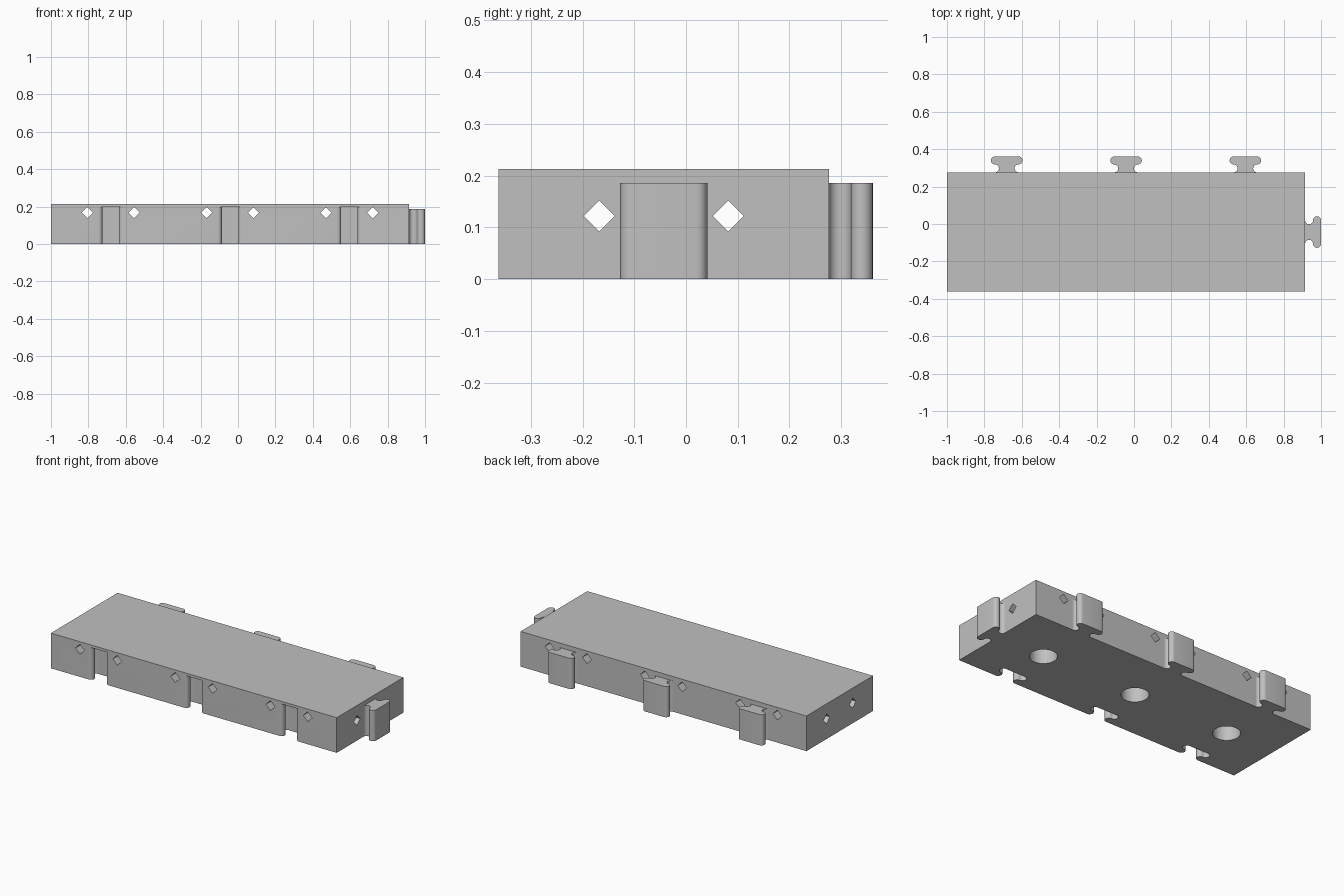
import bpy, bmesh, math
from mathutils import Matrix, Vector

cube = bpy.data.objects.get("Cube")
if cube:
    bpy.data.objects.remove(cube, do_unlink=True)

X0, X1, Y0, Y1, TOP = -1.0, 0.915, -0.362, 0.276, 0.213
CX, CY = (X0 + X1) / 2, (Y0 + Y1) / 2
PITCH = Y1 - Y0
CENTRES = [CX + k * PITCH for k in (-1, 0, 1)]

grey = bpy.data.materials.new("plain grey")
grey.use_nodes = True
colour = (0.53, 0.53, 0.53, 1)
grey.diffuse_color = colour
grey.node_tree.nodes["Principled BSDF"].inputs["Base Color"].default_value = colour


def prism(name, outline, direction):
    """Extrude a planar outline of 3D points along a direction."""
    bm = bmesh.new()
    face = bm.faces.new([bm.verts.new(p) for p in outline])
    out = bmesh.ops.extrude_face_region(bm, geom=[face])
    moved = [v for v in out["geom"] if isinstance(v, bmesh.types.BMVert)]
    bmesh.ops.translate(bm, verts=moved, vec=Vector(direction))
    bmesh.ops.recalc_face_normals(bm, faces=bm.faces)
    mesh = bpy.data.meshes.new(name)
    bm.to_mesh(mesh)
    bm.free()
    mesh.materials.append(grey)
    ob = bpy.data.objects.new(name, mesh)
    bpy.context.collection.objects.link(ob)
    return ob


def key_profile(scale=1.0, lead=0.0, steps=12):
    """Rounded T outline: flared foot, waisted neck, round-ended head."""
    r, w = 0.02125, 0.063
    half = [(w, -lead)] if lead else []
    for i in range(steps + 1):
        a = math.pi * i / steps
        half.append((w - r * math.sin(a), r - r * math.cos(a)))
    for i in range(1, steps + 1):
        a = math.pi * i / steps
        half.append((w + r * math.sin(a), 3 * r - r * math.cos(a)))
    half = [(s * scale, t * scale) for s, t in half]
    return half + [(-s, t) for s, t in reversed(half)]


def smooth(ob):
    bpy.ops.object.select_all(action="DESELECT")
    ob.select_set(True)
    bpy.context.view_layer.objects.active = ob
    bpy.ops.object.shade_smooth_by_angle(angle=math.radians(30))


# Main block
block = prism("block", [(X0, Y0, 0), (X1, Y0, 0), (X1, Y1, 0), (X0, Y1, 0)], (0, 0, TOP))

# Cutters: front slots, blind round holes underneath, diamond tunnels
cutters = []
diamond = [(0.03, 0), (0, 0.03), (-0.03, 0), (0, -0.03)]
circle = [(0.075 * math.cos(a), 0.075 * math.sin(a))
          for a in (math.tau * i / 48 for i in range(48))]
for c in CENTRES:
    slot = [(c + s, Y0 + t, -0.05) for s, t in key_profile(1.05, 0.02)]
    cutters.append(prism("slot_cutter", slot, (0, 0, 0.247)))
    hole = [(c + x, CY + y, -0.05) for x, y in circle]
    cutters.append(prism("hole_cutter", hole, (0, 0, 0.235)))
    for side in (-0.125, 0.125):
        tunnel = [(c + side + u, Y0 - 0.1, 0.167 + v) for u, v in diamond]
        cutters.append(prism("cross_tunnel_cutter", tunnel, (0, PITCH + 0.2, 0)))
for side in (-0.125, 0.125):
    tunnel = [(X0 - 0.1, CY + side + u, 0.122 + v) for u, v in diamond]
    cutters.append(prism("long_tunnel_cutter", tunnel, (X1 - X0 + 0.2, 0, 0)))

for cutter in cutters:
    cutter.hide_render = True
    mod = block.modifiers.new("cut", "BOOLEAN")
    mod.operation = "DIFFERENCE"
    mod.solver = "EXACT"
    mod.object = cutter

# Bake the cuts and drop the cutters
graph = bpy.context.evaluated_depsgraph_get()
cut_mesh = bpy.data.meshes.new_from_object(block.evaluated_get(graph))
block.modifiers.clear()
block.data = cut_mesh
cut_mesh.name = "block"
for cutter in cutters:
    bpy.data.objects.remove(cutter, do_unlink=True)
smooth(block)

# Connector keys: three on the back, one on the end
KEY_HEIGHT = 0.186
for i, c in enumerate(CENTRES):
    outline = [(c + s, Y1 + t, 0) for s, t in key_profile()]
    smooth(prism(f"back_connector_{i + 1}", outline, (0, 0, KEY_HEIGHT)))
outline = [(X1 + t, CY + s, 0) for s, t in key_profile()]
smooth(prism("end_connector", outline, (0, 0, KEY_HEIGHT)))
